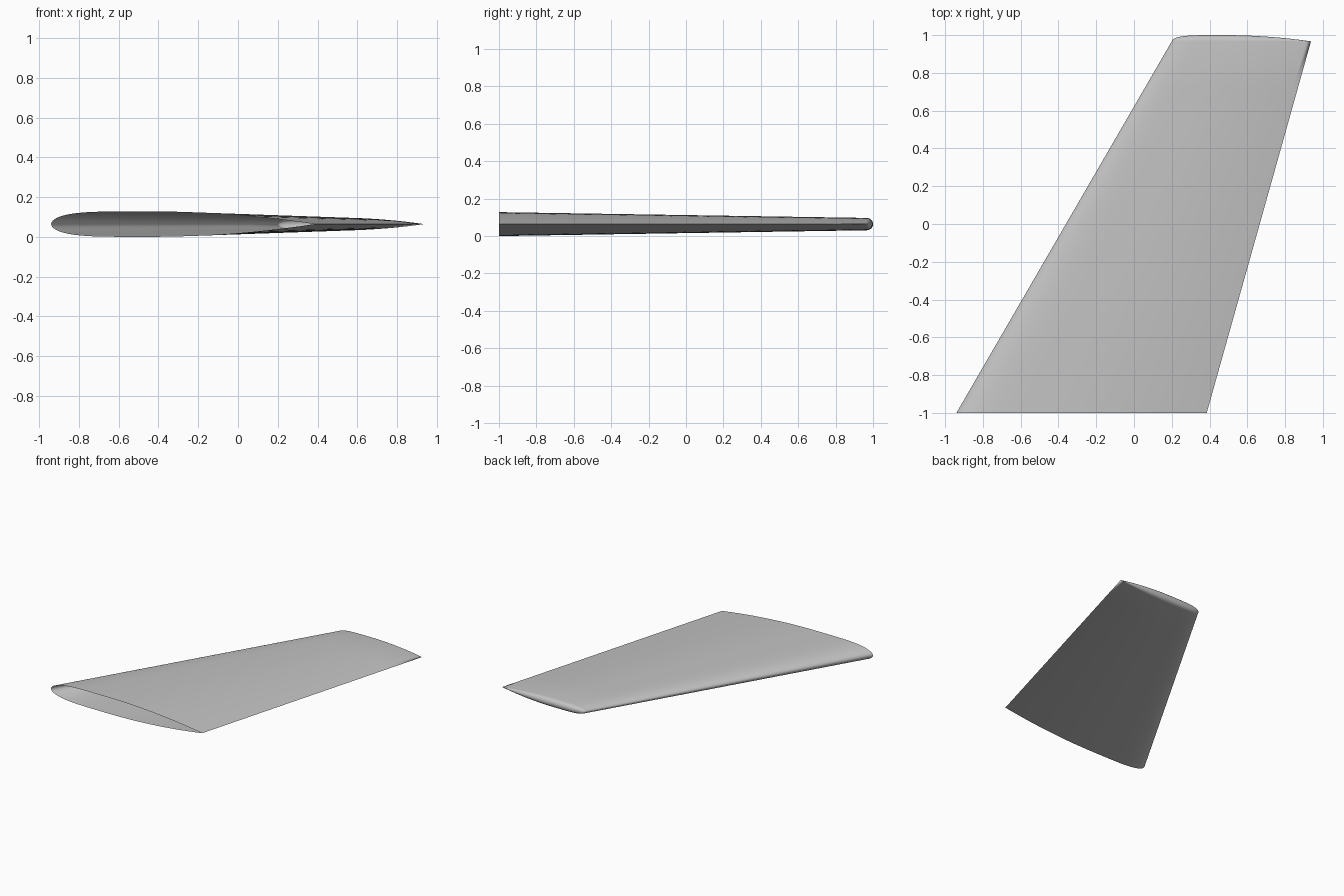
import bpy
import bmesh
from math import sin, cos, pi

cube = bpy.data.objects.get("Cube")
if cube:
    bpy.data.objects.remove(cube)

MID_Z = 0.064      # height of the chord plane
PEAK = 0.37        # chord fraction of the thickest point
# Each section: y, leading edge x, trailing edge x, half thickness
ROOT = (-1.0, -0.94, 0.385, 0.064)
TIP = (0.967, 0.2, 0.937, 0.033)


def airfoil(front=18, rear=18):
    """Chord fraction and relative half thickness, nose to tail."""
    for i in range(front):
        t = pi / 2 * i / front
        yield PEAK * (1 - cos(t) ** 0.444), sin(t)
    for i in range(rear + 1):
        w = i / rear
        yield PEAK + (1 - PEAK) * w, 1 - w ** 2


def strand(u, h, spans=8, arc=12):
    """Points from the upper root, round the tip, back to the lower root."""
    def point(f, side):
        y, lead, trail, half = (a + (b - a) * f for a, b in zip(ROOT, TIP))
        return lead + (trail - lead) * u, y, MID_Z + side * half * h

    upper = [point(i / spans, 1) for i in range(spans + 1)]
    lower = [point(i / spans, -1) for i in range(spans, -1, -1)]
    x = upper[-1][0]
    r = TIP[3] * h
    cap = [(x, TIP[0] + r * sin(pi * i / arc), MID_Z + r * cos(pi * i / arc))
           for i in range(1, arc)]
    return upper + cap + lower


# Wing skin with rounded tip and open root
bm = bmesh.new()
rows = [[bm.verts.new(p) for p in strand(u, h)] for u, h in airfoil()]
for a, b in zip(rows, rows[1:]):
    for i in range(len(a) - 1):
        bm.faces.new((a[i], b[i], b[i + 1], a[i + 1]))
bmesh.ops.remove_doubles(bm, verts=bm.verts, dist=0.0002)
bmesh.ops.recalc_face_normals(bm, faces=bm.faces)
mesh = bpy.data.meshes.new("wing_skin")
bm.to_mesh(mesh)
bm.free()

wing = bpy.data.objects.new("wing_skin", mesh)
bpy.context.collection.objects.link(wing)

# Plain grey paint
grey = bpy.data.materials.new("light_grey")
grey.use_nodes = True
colour = (0.55, 0.55, 0.55, 1)
grey.diffuse_color = colour
grey.node_tree.nodes["Principled BSDF"].inputs["Base Color"].default_value = colour
mesh.materials.append(grey)

# Smooth skin, crisp trailing edge
bpy.ops.object.select_all(action='DESELECT')
wing.select_set(True)
bpy.context.view_layer.objects.active = wing
bpy.ops.object.shade_smooth_by_angle(angle=pi / 6)
